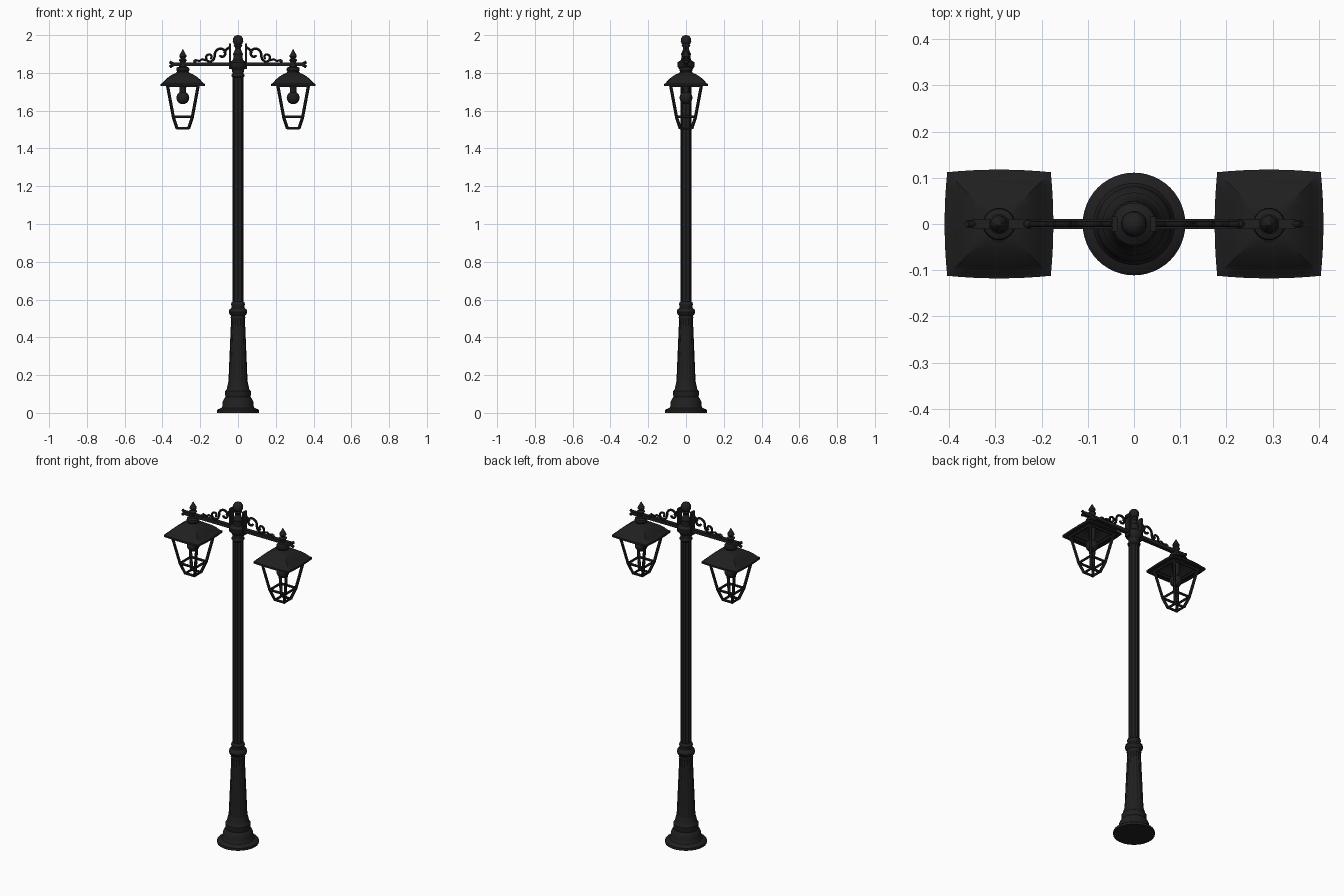
import bpy, bmesh, math
from mathutils import Vector

if "Cube" in bpy.data.objects:
    bpy.data.objects.remove(bpy.data.objects["Cube"])

iron = bpy.data.materials.new("black_iron")
iron.diffuse_color = (0.014, 0.014, 0.014, 1)
iron.use_nodes = True
iron.node_tree.nodes["Principled BSDF"].inputs["Base Color"].default_value = iron.diffuse_color
LX = 0.292   # lantern distance from the pole


def finish(name, mesh, smooth=True):
    ob = bpy.data.objects.new(name, mesh)
    bpy.context.collection.objects.link(ob)
    mesh.materials.clear()
    mesh.materials.append(iron)
    if smooth:
        bpy.ops.object.select_all(action='DESELECT')
        ob.select_set(True)
        bpy.context.view_layer.objects.active = ob
        bpy.ops.object.shade_smooth_by_angle(angle=math.radians(35))
    return ob


def loft(name, rings, closed=False, smooth=True):
    """Skin a stack of equal-length point rings."""
    bm = bmesh.new()
    vs = [[bm.verts.new(p) for p in r] for r in rings]
    n = len(vs[0])
    pairs = list(zip(vs, vs[1:]))
    if closed:
        pairs.append((vs[-1], vs[0]))
    for a, b in pairs:
        for i in range(n):
            j = (i + 1) % n
            bm.faces.new((a[i], a[j], b[j], b[i]))
    if not closed:
        bm.faces.new(vs[0])
        bm.faces.new(vs[-1])
    bmesh.ops.remove_doubles(bm, verts=bm.verts, dist=1e-5)
    bmesh.ops.recalc_face_normals(bm, faces=bm.faces)
    me = bpy.data.meshes.new(name)
    bm.to_mesh(me)
    bm.free()
    return finish(name, me, smooth)


def lathe(name, prof, x=0, seg=32, flutes=0, depth=0):
    rings = []
    for r, z in prof:
        ring = []
        for i in range(seg):
            a = 2 * math.pi * i / seg
            q = r - depth * (0.5 - 0.5 * math.cos(flutes * a)) if flutes else r
            ring.append((x + q * math.cos(a), q * math.sin(a), z))
        rings.append(ring)
    return loft(name, rings)


def tube(name, pts, r, cyclic=False, res=2):
    cu = bpy.data.curves.new(name, 'CURVE')
    cu.dimensions = '3D'
    cu.bevel_depth, cu.bevel_resolution, cu.use_fill_caps = r, res, True
    sp = cu.splines.new('POLY')
    sp.points.add(len(pts) - 1)
    for p, c in zip(sp.points, pts):
        p.co = (*c, 1)
    sp.use_cyclic_u = cyclic
    tmp = bpy.data.objects.new(name + "_curve", cu)
    bpy.context.collection.objects.link(tmp)
    me = bpy.data.meshes.new_from_object(tmp.evaluated_get(bpy.context.evaluated_depsgraph_get()))
    bpy.data.objects.remove(tmp)
    return finish(name, me)


def box(name, lo, hi):
    rings = [[(lo[0], lo[1], z), (hi[0], lo[1], z), (hi[0], hi[1], z), (lo[0], hi[1], z)]
             for z in (lo[2], hi[2])]
    return loft(name, rings, smooth=False)


def ball(name, loc, r):
    n = 12
    return lathe(name, [(r * math.sin(math.pi * i / n), loc[2] - r * math.cos(math.pi * i / n))
                        for i in range(n + 1)], x=loc[0], seg=24)


def square_ring(x, h, z, n=8, bulge=0.05):
    """Square outline whose sides bow outwards slightly."""
    out = []
    for k in range(4):
        c, s = round(math.cos(k * math.pi / 2)), round(math.sin(k * math.pi / 2))
        for i in range(n):
            t = -1 + 2 * i / n
            u, v = h * (1 + bulge * (1 - t * t)), h * t
            out.append((x + c * u - s * v, s * u + c * v, z))
    return out


def spiral(cx, cz, r0, r1, a0, a1, n=28):
    return [(cx + (r0 + (r1 - r0) * i / n) * math.cos(a0 + (a1 - a0) * i / n), 0,
             cz + (r0 + (r1 - r0) * i / n) * math.sin(a0 + (a1 - a0) * i / n)) for i in range(n + 1)]


# Pole: stepped foot, fluted lower column, ring, fluted shaft, capital and ball finial
lathe("base_foot", [(0.111, 0), (0.111, 0.014), (0.104, 0.02), (0.088, 0.026), (0.082, 0.035),
                    (0.081, 0.06), (0.074, 0.075), (0.066, 0.085), (0.068, 0.095), (0.068, 0.115),
                    (0.06, 0.125), (0.057, 0.14), (0.05, 0.165)], seg=48)
lathe("lower_column", [(0.055, 0.13), (0.05, 0.18), (0.045, 0.3), (0.039, 0.44), (0.036, 0.51)],
      seg=96, flutes=16, depth=0.003)
lathe("column_ring", [(0.035, 0.495), (0.039, 0.505), (0.037, 0.515), (0.045, 0.523), (0.049, 0.535),
                      (0.045, 0.548), (0.035, 0.556), (0.034, 0.567), (0.037, 0.575), (0.034, 0.585),
                      (0.028, 0.59)])
lathe("shaft", [(0.029, 0.57), (0.029, 1.8)], seg=96, flutes=12, depth=0.003)
lathe("capital", [(0.028, 1.775), (0.034, 1.782), (0.034, 1.79), (0.03, 1.796), (0.031, 1.815),
                  (0.043, 1.83), (0.046, 1.84), (0.046, 1.855), (0.036, 1.862), (0.026, 1.868),
                  (0.024, 1.89), (0.027, 1.9), (0.02, 1.912), (0.014, 1.93), (0.018, 1.938),
                  (0.023, 1.943), (0.018, 1.95), (0.012, 1.956)])
lathe("top_finial", [(0.012, 1.943), (0.022, 1.952), (0.028, 1.968), (0.026, 1.983),
                     (0.018, 1.994), (0.008, 1.999), (0, 2.0)])

for s, side in ((-1, "left"), (1, "right")):
    x = s * LX

    def m(pts):
        return [(s * p[0], p[1], p[2]) for p in pts]

    # Arm with forked tip and mounting plate
    xs = sorted((s * 0.02, s * 0.35))
    box(side + "_arm", (xs[0], -0.011, 1.836), (xs[1], 0.011, 1.855))
    xs = sorted((s * 0.036, s * 0.048))
    box(side + "_arm_plate", (xs[0], -0.016, 1.82), (xs[1], 0.016, 1.955))
    for d in (-1, 1):
        tube(f"{side}_arm_fork_{'upper' if d > 0 else 'lower'}",
             m([(0.338, 0, 1.845), (0.35, 0, 1.845 + d * 0.006), (0.362, 0, 1.845 + d * 0.014)]), 0.008)

    # Scrollwork above the arm
    tube(side + "_large_scroll", m(spiral(0.092, 1.9, 0.014, 0.036, math.radians(-200), math.radians(150))
                                   [::-1][:18] and spiral(0.088, 1.9, 0.036, 0.01, -0.3, 2 * math.pi - 0.6)), 0.0065)
    tube(side + "_scroll_stem", m([(0.046, 0, 1.935), (0.06, 0, 1.925), (0.075, 0, 1.905)]), 0.0065)
    tube(side + "_scroll_link", m([(0.122, 0, 1.892), (0.128, 0, 1.872), (0.142, 0, 1.86),
                                   (0.16, 0, 1.861)]), 0.0065)
    tube(side + "_small_scroll", m(spiral(0.15, 1.883, 0.023, 0.007, -1.5, 4.3)), 0.006)
    tube(side + "_scroll_tail", m([(0.165, 0, 1.866), (0.19, 0, 1.872), (0.205, 0, 1.863),
                                   (0.225, 0, 1.868), (0.235, 0, 1.858)]), 0.006)
    ball(side + "_scroll_bud", (s * 0.228, 0, 1.862), 0.009)

    # Lantern finial, hanger neck and roof
    lathe(side + "_lantern_finial", [(0.014, 1.85), (0.016, 1.86), (0.022, 1.868), (0.012, 1.876),
                                     (0.019, 1.886), (0.018, 1.894), (0.01, 1.908), (0.005, 1.918),
                                     (0, 1.926)], x=x, seg=20)
    lathe(side + "_lantern_neck", [(0.018, 1.845), (0.02, 1.833), (0.033, 1.828), (0.035, 1.815),
                                   (0.03, 1.805), (0.04, 1.798), (0.042, 1.785)], x=x, seg=28)
    roof = [(0.112, 1.73), (0.112, 1.741), (0.104, 1.745), (0.088, 1.764), (0.07, 1.78),
            (0.05, 1.793), (0.03, 1.801), (0, 1.802), (0, 1.785), (0.03, 1.784), (0.065, 1.766),
            (0.09, 1.742), (0.092, 1.73)]
    loft(side + "_lantern_roof", [square_ring(x, h, z) for h, z in roof], closed=True)

    # Lantern cage: corner legs and square rings
    for i, (a, b) in enumerate(((-1, -1), (1, -1), (1, 1), (-1, 1))):
        tube(f"{side}_cage_leg_{i + 1}", [(x + a * h, b * h, z) for h, z in
                                         ((0.083, 1.742), (0.05, 1.565), (0.03, 1.505))], 0.0085, res=1)
    for part, h, z, r in (("top", 0.083, 1.733, 0.01), ("middle", 0.05, 1.567, 0.0075),
                          ("bottom", 0.029, 1.506, 0.0075)):
        tube(f"{side}_cage_{part}_ring", [(x + a * h, b * h, z) for a, b in
                                          ((-1, -1), (1, -1), (1, 1), (-1, 1))], r, True, res=1)

    # Bulb and socket
    lathe(side + "_socket", [(0.02, 1.79), (0.02, 1.73), (0.017, 1.72), (0.017, 1.69)], x=x, seg=20)
    ball(side + "_bulb", (x, 0, 1.668), 0.034)
